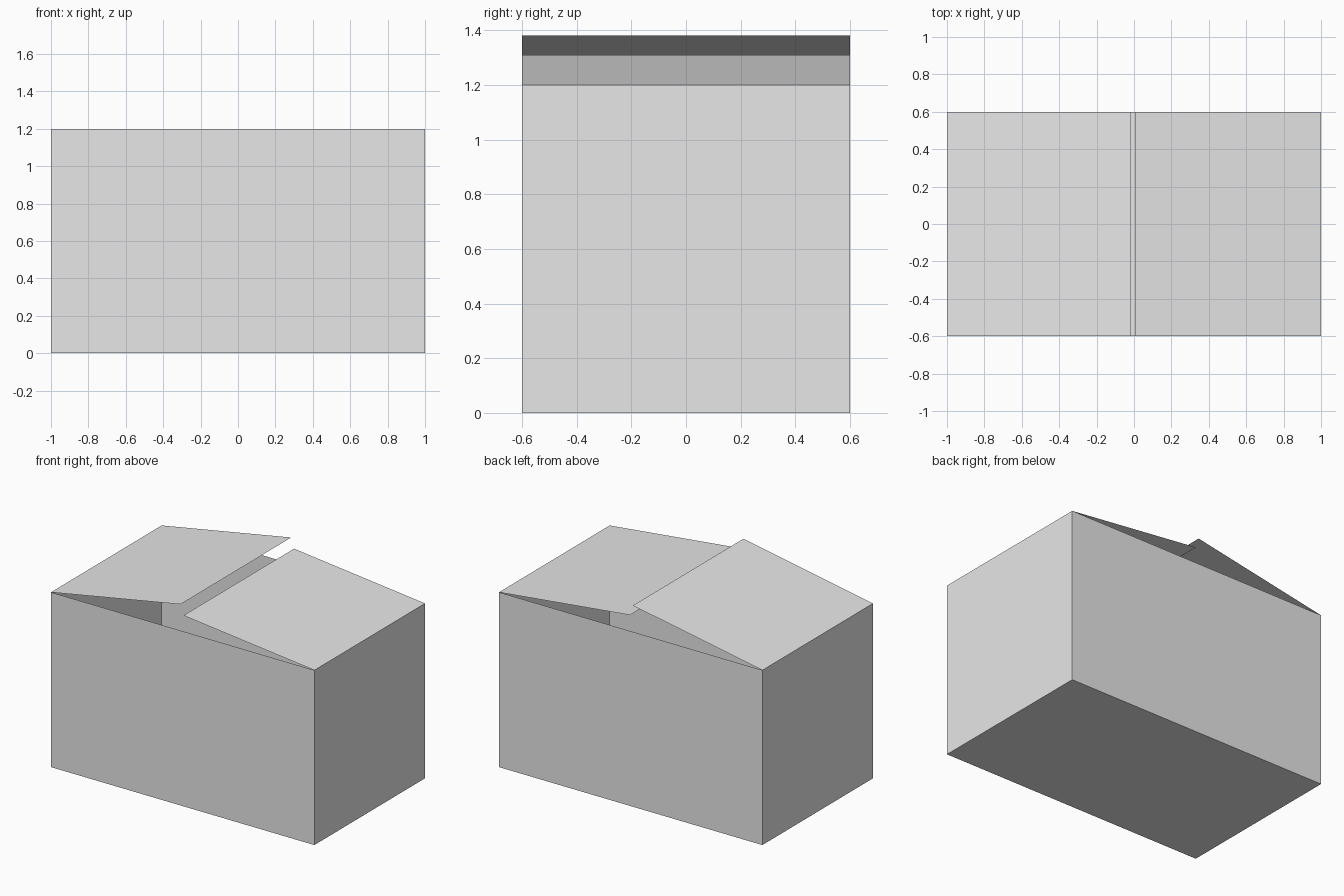
import bpy
import bmesh
from math import radians, cos, sin

cube = bpy.data.objects.get("Cube")
if cube:
    bpy.data.objects.remove(cube, do_unlink=True)

HALF_X, HALF_Y, HEIGHT = 1.0, 0.6, 1.2
FLAP_LENGTH = 1.0

grey = bpy.data.materials.new("light grey card")
grey.use_nodes = True
colour = (0.8, 0.8, 0.8, 1)
grey.diffuse_color = colour
grey.node_tree.nodes["Principled BSDF"].inputs["Base Color"].default_value = colour


def add_object(name, bm):
    mesh = bpy.data.meshes.new(name)
    bm.to_mesh(mesh)
    bm.free()
    mesh.materials.append(grey)
    obj = bpy.data.objects.new(name, mesh)
    bpy.context.collection.objects.link(obj)
    return obj


# Open box of thin card: a cuboid without its lid
bm = bmesh.new()
bmesh.ops.create_cube(bm, size=1)
bmesh.ops.scale(bm, vec=(2 * HALF_X, 2 * HALF_Y, HEIGHT), verts=bm.verts)
bmesh.ops.translate(bm, vec=(0, 0, HEIGHT / 2), verts=bm.verts)
lid = [f for f in bm.faces if f.normal.z > 0.5]
bmesh.ops.delete(bm, geom=lid, context='FACES_ONLY')
add_object("box_body", bm)


# Thin lid flaps, each hinged on a side wall and tilted up towards the middle
def add_flap(name, side, angle):
    hinge_x = side * HALF_X
    tip_x = hinge_x - side * FLAP_LENGTH * cos(angle)
    tip_z = HEIGHT + FLAP_LENGTH * sin(angle)
    bm = bmesh.new()
    corners = [(hinge_x, -HALF_Y, HEIGHT), (hinge_x, HALF_Y, HEIGHT),
               (tip_x, HALF_Y, tip_z), (tip_x, -HALF_Y, tip_z)]
    face = bm.faces.new([bm.verts.new(c) for c in corners])
    face.normal_update()
    if face.normal.z < 0:
        face.normal_flip()
    add_object(name, bm)


add_flap("left_flap", 1, radians(6.3))
add_flap("right_flap", -1, radians(10.4))
